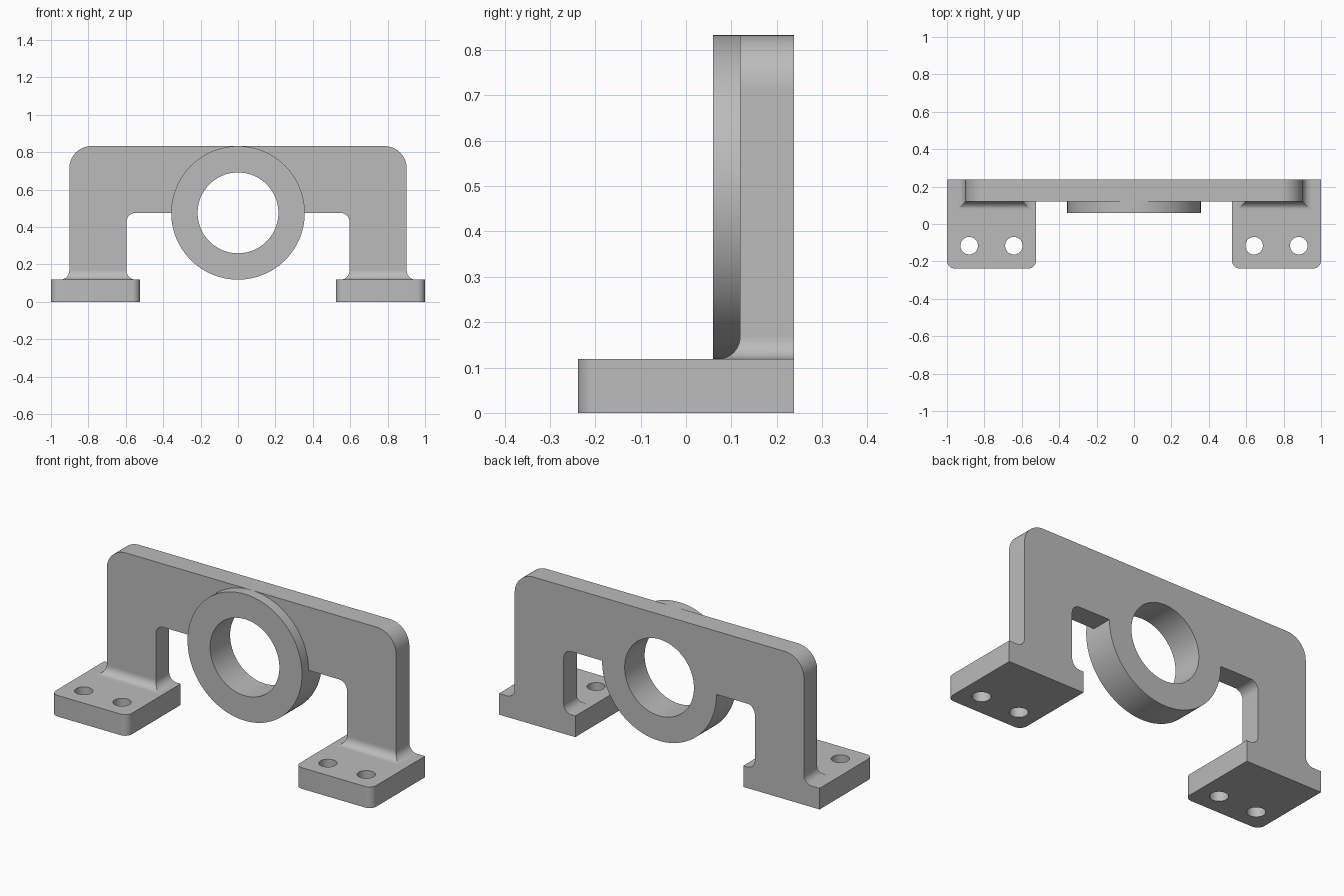
import bpy, bmesh
from math import sin, cos, radians

if "Cube" in bpy.data.objects:
    bpy.data.objects.remove(bpy.data.objects["Cube"], do_unlink=True)

grey = bpy.data.materials.new("plain grey")
grey.use_nodes = True
grey.diffuse_color = (0.5, 0.5, 0.5, 1)
grey.node_tree.nodes["Principled BSDF"].inputs["Base Color"].default_value = (0.5, 0.5, 0.5, 1)

# Main sizes
BACK = 0.238            # rear plane shared by all parts
PLATE_FRONT = 0.119
RING_FRONT = 0.06
AXIS_Z = 0.476          # bearing ring centre
RING_R, BORE_R = 0.357, 0.216
FOOT_H = 0.119
TOP = 0.833
LEG_IN, LEG_OUT = 0.596, 0.902
FOOT_IN = 0.524
FILLET = 0.048
LEG_BASE = FOOT_H + FILLET


def arc(cx, cy, r, start, end, n):
    angles = [radians(start + (end - start) * i / n) for i in range(n + 1)]
    return [(cx + r * cos(a), cy + r * sin(a)) for a in angles]


def circle(cx, cy, r, n):
    return arc(cx, cy, r, 0, 360, n)[:-1]


def finish(name, bm):
    bmesh.ops.recalc_face_normals(bm, faces=bm.faces[:])
    mesh = bpy.data.meshes.new(name)
    bm.to_mesh(mesh)
    bm.free()
    mesh.materials.append(grey)
    obj = bpy.data.objects.new(name, mesh)
    bpy.context.collection.objects.link(obj)
    bpy.ops.object.select_all(action='DESELECT')
    obj.select_set(True)
    bpy.context.view_layer.objects.active = obj
    bpy.ops.object.shade_smooth_by_angle(angle=radians(30))


def prism(name, loops, low, high, place):
    """Extrude an outline with holes; place maps (u, v, depth) to x, y, z."""
    bm = bmesh.new()
    rings, edges, far = [], [], {}
    for loop in loops:
        ring = []
        for u, v in loop:
            vert = bm.verts.new(place(u, v, low))
            far[vert] = bm.verts.new(place(u, v, high))
            ring.append(vert)
        rings.append(ring)
        edges += [bm.edges.new((a, b)) for a, b in zip(ring, ring[1:] + ring[:1])]
    bmesh.ops.triangle_fill(bm, use_beauty=True, edges=edges)
    for face in bm.faces[:]:
        bm.faces.new([far[v] for v in reversed(face.verts)])
    for ring in rings:
        for a, b in zip(ring, ring[1:] + ring[:1]):
            bm.faces.new((a, b, far[b], far[a]))
    finish(name, bm)


def upright(u, v, d):
    return (u, d, v)


# Bridge plate: two legs, top bar and lower half of the ring in one outline
half = arc(LEG_IN - FILLET, AXIS_Z - FILLET, FILLET, 90, 0, 8)
half += [(LEG_IN, LEG_BASE), (LEG_OUT, LEG_BASE)]
half += arc(LEG_OUT - 0.119, TOP - 0.119, 0.119, 0, 90, 14)
outline = arc(0, AXIS_Z, RING_R, 180, 360, 48) + half + [(-x, z) for x, z in reversed(half)]
bore = circle(0, AXIS_Z, BORE_R, 96)
prism("bridge_plate", [outline, bore], PLATE_FRONT, BACK, upright)

# Bearing ring standing proud of the plate
prism("bearing_ring", [circle(0, AXIS_Z, RING_R, 96), bore], RING_FRONT, PLATE_FRONT, upright)

for side, label in ((1, "left"), (-1, "right")):
    # Foot with rounded front corners and two bolt holes
    r = 0.042
    foot = [(1, BACK), (FOOT_IN, BACK)]
    foot += arc(FOOT_IN + r, r - BACK, r, 180, 270, 8)
    foot += arc(1 - r, r - BACK, r, 270, 360, 8)
    holes = [circle(x, -0.116, 0.047, 32) for x in (0.642, 0.881)]
    prism(label + "_foot", [foot] + holes, 0, FOOT_H,
          lambda u, v, d: (side * u, v, d))

    # Flared fillet around the leg base, flat at the back
    bm = bmesh.new()
    rows = []
    for i in range(11):
        t = radians(90 * i / 10)
        grow, z = FILLET * (1 - cos(t)), LEG_BASE - FILLET * sin(t)
        x0, x1, y0 = LEG_IN - grow, LEG_OUT + grow, PLATE_FRONT - grow
        rows.append([bm.verts.new((side * x, y, z))
                     for x, y in ((x0, y0), (x1, y0), (x1, BACK), (x0, BACK))])
    for a, b in zip(rows, rows[1:]):
        for k in range(4):
            n = (k + 1) % 4
            bm.faces.new((a[k], a[n], b[n], b[k]))
    bm.faces.new(rows[0])
    bm.faces.new(rows[-1])
    finish(label + "_leg_fillet", bm)
